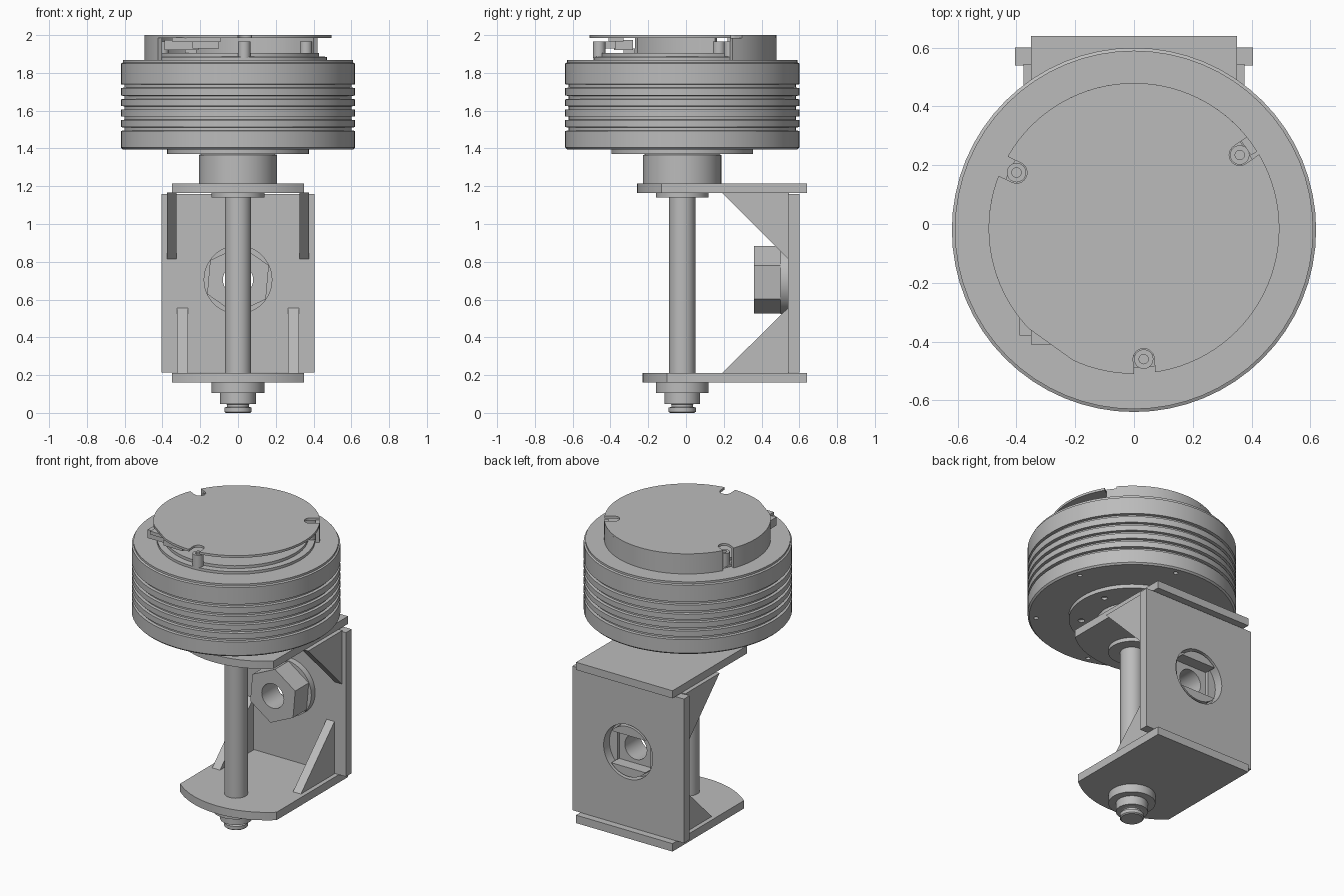
import bpy, bmesh
from math import sin, cos, pi, radians, asin
from mathutils import Vector, Matrix

cube = bpy.data.objects.get("Cube")
if cube:
    bpy.data.objects.remove(cube, do_unlink=True)

AXIS_Y = -0.02          # the spindle axis in y
SEGS = 64

steel = bpy.data.materials.new("grey_steel")
steel.use_nodes = True
GREY = (0.5, 0.5, 0.5, 1)
steel.diffuse_color = GREY
steel.node_tree.nodes["Principled BSDF"].inputs["Base Color"].default_value = GREY


def finish(name, bm):
    bmesh.ops.recalc_face_normals(bm, faces=bm.faces[:])
    mesh = bpy.data.meshes.new(name)
    bm.to_mesh(mesh)
    bm.free()
    mesh.materials.append(steel)
    obj = bpy.data.objects.new(name, mesh)
    bpy.context.collection.objects.link(obj)
    return obj


def select(obj):
    bpy.ops.object.select_all(action="DESELECT")
    obj.select_set(True)
    bpy.context.view_layer.objects.active = obj


def smooth(obj):
    select(obj)
    bpy.ops.object.shade_smooth_by_angle(angle=radians(30))
    return obj


def prism(name, pts, axis, lo, hi):
    """Extrude a flat outline along an axis."""
    place = {"x": lambda a, b, h: (h, a, b),
             "y": lambda a, b, h: (a, h, b),
             "z": lambda a, b, h: (a, b, h)}[axis]
    bm = bmesh.new()
    ends = [[bm.verts.new(place(a, b, h)) for a, b in pts] for h in (lo, hi)]
    for ring in ends:
        bm.faces.new(ring)
    n = len(pts)
    for i in range(n):
        j = (i + 1) % n
        bm.faces.new((ends[0][i], ends[0][j], ends[1][j], ends[1][i]))
    return finish(name, bm)


def circle(r, cx=0, cy=0, n=SEGS, start=0.0, end=2 * pi, closed=True):
    steps = n if closed else n - 1
    return [(cx + r * cos(start + (end - start) * i / steps),
             cy + r * sin(start + (end - start) * i / steps)) for i in range(n)]


def rect(x0, x1, y0, y1):
    return [(x0, y0), (x1, y0), (x1, y1), (x0, y1)]


def lathe(name, profile, n=SEGS):
    """Turn a (radius, height) profile round the spindle axis."""
    bm = bmesh.new()
    rings = [[bm.verts.new((x, y, z)) for x, y in circle(r, 0, AXIS_Y, n)]
             for r, z in profile]
    for a, b in zip(rings, rings[1:]):
        for i in range(n):
            j = (i + 1) % n
            bm.faces.new((a[i], a[j], b[j], b[i]))
    bm.faces.new(rings[0])
    bm.faces.new(rings[-1])
    return smooth(finish(name, bm))


def cut(obj, cutters):
    for c in cutters:
        mod = obj.modifiers.new("cut", "BOOLEAN")
        mod.operation, mod.solver, mod.object = "DIFFERENCE", "EXACT", c
        select(obj)
        bpy.ops.object.modifier_apply(modifier=mod.name)


def discard(cutters):
    for c in cutters:
        bpy.data.objects.remove(c, do_unlink=True)


# Drum with five grooves
R, IN = 0.62, 0.602
profile = [(R - 0.01, 1.395), (R, 1.405)]
for z in (1.503, 1.56, 1.615, 1.67, 1.73):
    profile += [(R, z - 0.01), (IN, z - 0.008), (IN, z + 0.008), (R, z + 0.01)]
profile += [(R, 1.85), (R - 0.01, 1.855), (R - 0.01, 1.868)]
drum = lathe("grooved_drum", profile)
hub_plate = lathe("hub_plate", [(0.375, 1.37), (0.375, 1.4)])

# Screw holes under the drum and hub plate
for obj, radius, size, z in ((drum, 0.57, 0.014, 1.39), (hub_plate, 0.3, 0.02, 1.36)):
    holes = [prism("hole", circle(size, radius * cos(k * pi / 3 + 0.3),
                                  AXIS_Y + radius * sin(k * pi / 3 + 0.3), 12),
                   "z", z, z + 0.025) for k in range(6)]
    cut(obj, holes)
    discard(holes)
    smooth(obj)

# Collar, spindle and stepped lower end
lathe("collar", [(0.207, 1.21), (0.207, 1.365), (0.19, 1.372)])
lathe("upper_washer", [(0.14, 1.14), (0.14, 1.168)])
lathe("spindle", [(0.065, 0), (0.072, 0.006), (0.072, 0.028), (0.058, 0.032),
                  (0.058, 0.045), (0.07, 0.05), (0.07, 1.168)], 32)
lathe("lower_bush", [(0.095, 0.048), (0.095, 0.105), (0.14, 0.106), (0.14, 0.162)], 48)

# End plates with a curved front edge
ARC, HALF = 0.536, 0.35
for name, front, lo, hi in (("top_plate", -0.26, 1.165, 1.215),
                            ("bottom_plate", -0.23, 0.16, 0.212)):
    spread = asin(HALF / ARC)
    pts = circle(ARC, 0, front + ARC, 20, -pi / 2 - spread, -pi / 2 + spread, False)
    smooth(prism(name, pts + [(HALF, 0.64), (-HALF, 0.64)], "z", lo, hi))

# Back wall with a round opening
NUT_Z = 0.705
wall = prism("back_wall", rect(-0.405, 0.405, 0.215, 1.16), "y", 0.54, 0.6)
opening = [prism("opening", circle(0.178, 0, NUT_Z, 48), "y", 0.5, 0.65)]
cut(wall, opening)
discard(opening)
smooth(wall)

# Triangular gussets, mirrored left and right
for side, label in ((1, "left"), (-1, "right")):
    prism("upper_gusset_" + label, [(0.19, 1.166), (0.545, 1.166), (0.545, 0.81)],
          "x", side * 0.325, side * 0.377)
    prism("lower_gusset_" + label, [(0.19, 0.21), (0.545, 0.21), (0.545, 0.56)],
          "x", side * 0.265, side * 0.322)

# Hex nut, its flange and the slotted socket set in the wall
hexagon = circle(0.18, 0, NUT_Z, 6, radians(25), radians(385))
nut = prism("hex_nut", hexagon, "y", 0.36, 0.505)
flange = prism("nut_flange", circle(0.182, 0, NUT_Z, 48), "y", 0.5, 0.54)
socket = prism("wall_socket", circle(0.163, 0, NUT_Z, 48), "y", 0.535, 0.597)
bore = prism("bore", circle(0.08, 0, NUT_Z, 32), "y", 0.3, 0.7)
slot = prism("slot", rect(-0.2, 0.2, NUT_Z - 0.105, NUT_Z + 0.105), "y", 0.525, 0.7)
slot_deep = prism("slot_deep", rect(-0.12, 0.12, NUT_Z - 0.105, NUT_Z + 0.105), "y", 0.52, 0.7)
cut(nut, [bore])
cut(flange, [bore, slot_deep])
cut(socket, [slot])
discard([bore, slot, slot_deep])
for part in (nut, flange, socket):
    smooth(part)

# Cap: lid and a half-round skirt, open at the front right
CAP, CAP_Y = 0.495, -0.015
lid = prism("cap_lid", circle(CAP, 0, CAP_Y, 96), "z", 1.985, 2.0)
a0, a1 = radians(32), radians(211)
skirt = prism("cap_skirt", circle(CAP, 0, CAP_Y, 48, a0, a1, False)
              + circle(CAP - 0.025, 0, CAP_Y, 48, a1, a0, False), "z", 1.865, 1.986)

# U-shaped notches, each with a recessed screw post
notches = []
for x, y in ((-0.4, 0.175), (0.36, 0.235), (0.033, -0.46)):
    out = Vector((x, y - CAP_Y)).normalized()
    side = Vector((-out.y, out.x)) * 0.036
    base, far = Vector((x, y)), Vector((x, y)) + out * 0.2
    angle = Vector((1, 0)).angle_signed(out) * -1
    pts = circle(0.036, x, y, 14, angle + pi / 2, angle + 1.5 * pi, False)
    pts += [tuple(far - side), tuple(far + side)]
    notches.append(prism("notch", pts, "z", 1.8, 2.1))
    post = prism("screw_post", circle(0.033, x, y, 24), "z", 1.88, 1.965)
    hole = prism("hole", circle(0.016, x, y, 16), "z", 1.93, 2.1)
    cut(post, [hole])
    discard([hole])
    smooth(post)

# Flat chord on the lid rim
flat = prism("flat", rect(0.486, 0.7, -0.4, 0.4), "z", 1.8, 2.1)
flat.data.transform(Matrix.Translation((0, CAP_Y, 0)) @ Matrix.Rotation(radians(234.3), 4, "Z"))
cut(lid, notches + [flat])
cut(skirt, notches[:1])
discard(notches + [flat])
smooth(lid)
smooth(skirt)

# Stepped floor inside the cap
lathe("cap_floor", [(0.47, 1.86), (0.47, 1.885), (0.43, 1.887), (0.43, 1.905)])

# Small fittings under the open side of the lid
for x, y, w, d, lo, hi in ((-0.3, -0.33, 0.09, 0.05, 1.92, 1.975),
                           (-0.17, -0.4, 0.07, 0.03, 1.93, 1.965),
                           (-0.22, -0.37, 0.13, 0.04, 1.965, 1.987),
                           (-0.25, -0.3, 0.03, 0.03, 1.9, 1.93)):
    prism("inner_fitting", rect(x - w, x + w, y - d, y + d), "z", lo, hi)
